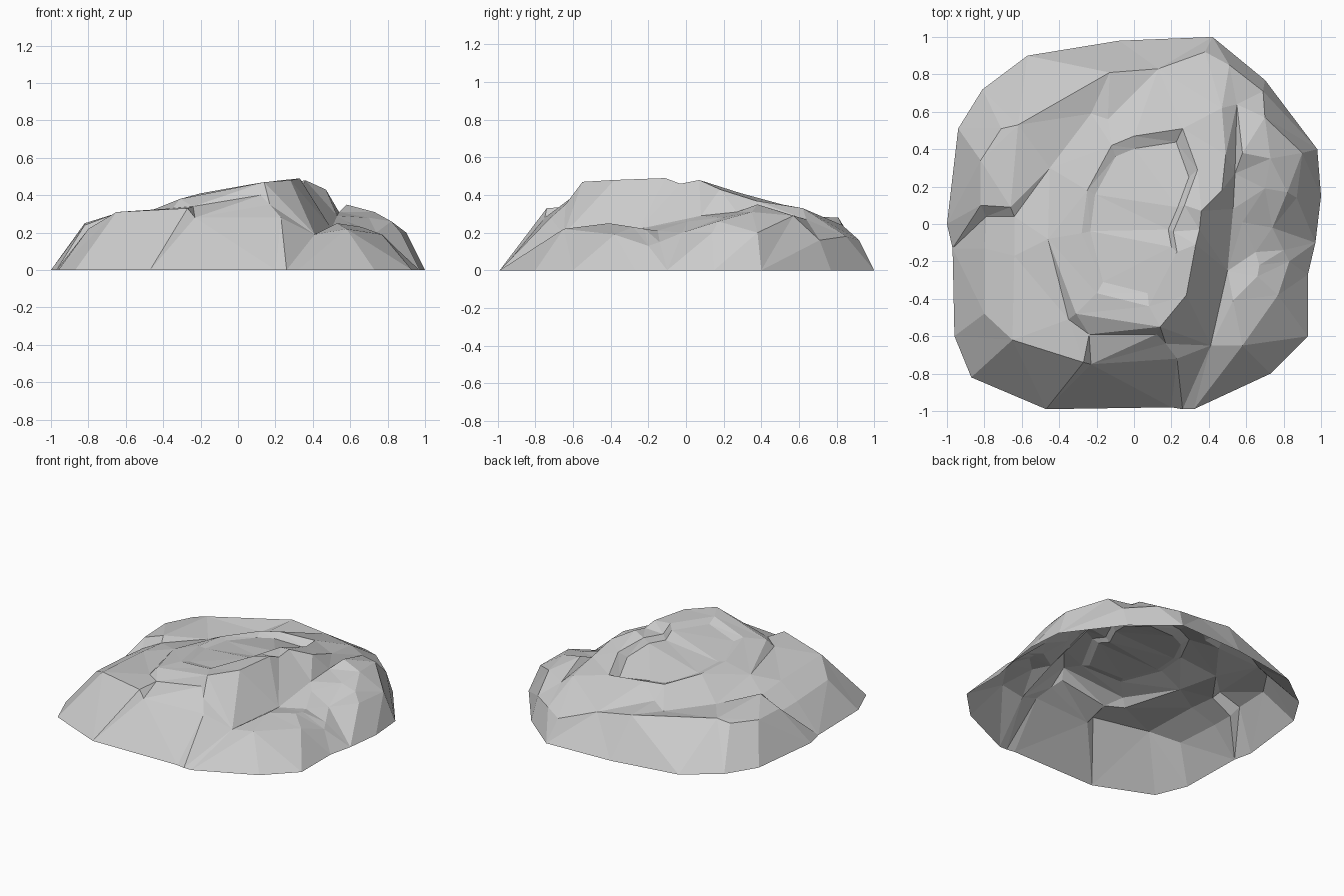
import bpy
import bmesh
from mathutils import Vector
from mathutils.geometry import delaunay_2d_cdt

if "Cube" in bpy.data.objects:
    bpy.data.objects.remove(bpy.data.objects["Cube"], do_unlink=True)

UNIT = 0.01  # creases below are measured in hundredths

# Ground outline of the rock, counter-clockwise
foot_outline = [
    (-100, 0), (-97, -13), (-96, -60), (-87, -82), (-47, -99), (20, -98),
    (26, -99), (32, -99), (73, -80), (93, -60), (93, -27), (97, -10),
    (100, 15), (98, 40), (70, 77), (42, 100), (-8, 98), (-57, 90),
    (-81, 72), (-94, 51),
]

# Rim of the shallow hollow on the summit
summit_rim = [
    (0, 47, 36), (26, 51, 35), (34, 29, 41), (27, 10, 46), (21, -4, 45),
    (23, -15, 48), (8, -44, 46), (-20, -37, 41), (-28, -5, 38),
    (-25, 18, 37), (-12, 42, 35),
]

# Main cliff on the left side, wrapping round the front of the summit
cliff_top = [
    (42, 100, 0), (38, 92, 16), (47, 62, 33), (49, 37, 37), (47, 18, 43),
    (36, 7, 48), (35, -3, 46), (33, -11, 49), (28, -38, 48), (14, -55, 47),
    (-31, -48, 38),
]
cliff_foot = [
    (42, 100, 0), (51, 85, 18), (55, 64, 27), (54, 27, 31), (53, 8, 29),
    (50, -25, 22), (41, -65, 19), (26, -99, 0),
]

# Front face crest and the sloping ledge above it
front_crest = [
    (-65, -62, 31), (-27, -74, 33), (-23, -75, 28), (23, -72, 28),
    (26, -99, 0),
]
front_ledge = [(-46, -8, 32), (-35, -51, 33), (-24, -59, 34), (12, -59, 40),
               (17, -64, 35), (23, -72, 28)]
ledge_end = [(-35, -51, 33), (-27, -74, 33)]

# Shoulder, gully and bump beyond the cliff
back_shoulder = [(58, 38, 35), (73, 35, 31), (90, 38, 20)]
shoulder_lip = [(54, 27, 31), (70, 19, 28), (82, 17, 26), (87, 14, 20)]
side_gully = [(58, 1, 26), (74, -2, 20), (83, -20, 13)]
bump_back = [(50, -25, 22), (65, -15, 21), (80, -14, 15), (83, -20, 13)]
bump_crest = [(53, -41, 25), (66, -28, 23), (67, -22, 22)]

# Shoulder and step on the opposite side
side_crest = [(-66, 9, 30), (-82, 10, 24), (-82, 34, 25), (-71, 51, 26),
              (-62, 53, 28), (-13, 81, 28), (-23, 59, 25)]
side_valley = [(-97, -13, 0), (-79, 4, 19), (-64, 4, 27), (-45, 30, 25),
               (-23, 59, 25)]
step_corner = [(-97, -13, 0), (-82, 10, 24)]
step_edge = [(-62, 53, 28), (-66, 9, 30)]
side_step = [(-80, -13, 20), (-64, -17, 29), (-46, -8, 32)]

# Single corners between the creases
loose_corners = [(-80, -48, 22), (58, -65, 22), (77, -38, 19), (70, 57, 29),
                 (69, 71, 16), (13, 83, 24), (-14, 56, 29)]


class Terrain:
    """Collects crease lines and turns them into one faceted shell."""

    def __init__(self):
        self.index = {}
        self.points = []
        self.edges = []

    def corner(self, x, y, z=0):
        key = (round(x, 1), round(y, 1))
        if key not in self.index:
            self.index[key] = len(self.points)
            self.points.append(Vector((x, y, z)) * UNIT)
        return self.index[key]

    def crease(self, path, closed=False):
        ids = [self.corner(*point) for point in path]
        self.edges += list(zip(ids, ids[1:]))
        if closed:
            self.edges.append((ids[-1], ids[0]))

    def build(self, name, material):
        flat = [point.to_2d() for point in self.points]
        verts, _, faces, origin, _, _ = delaunay_2d_cdt(
            flat, self.edges, [], 1, 0.00001)
        bm = bmesh.new()
        for position, source in zip(verts, origin):
            height = self.points[source[0]].z
            bm.verts.new((position.x, position.y, height))
        bm.verts.ensure_lookup_table()
        for face in faces:
            bm.faces.new([bm.verts[i] for i in face])
        # Keep every facet facing up and out
        bm.normal_update()
        for face in bm.faces:
            if face.normal.z < 0:
                face.normal_flip()
        mesh = bpy.data.meshes.new(name)
        bm.to_mesh(mesh)
        bm.free()
        mesh.materials.append(material)
        rock = bpy.data.objects.new(name, mesh)
        bpy.context.collection.objects.link(rock)


def make_material(name, colour):
    material = bpy.data.materials.new(name)
    material.use_nodes = True
    material.diffuse_color = colour
    shader = material.node_tree.nodes["Principled BSDF"]
    shader.inputs["Base Color"].default_value = colour
    shader.inputs["Roughness"].default_value = 0.9
    return material


def sunken_copy(rim, centre, scale, drop):
    """Shrink a rim and lower it, deepest on the cliff side, as a hollow."""
    cx, cy = centre
    return [(cx + (x - cx) * scale, cy + (y - cy) * scale,
             z - drop * (1 + (x - cx) / 60))
            for x, y, z in rim]


terrain = Terrain()
terrain.crease(foot_outline, closed=True)
terrain.crease(summit_rim, closed=True)
hollow_floor = sunken_copy(summit_rim, centre=(3, 3), scale=0.85, drop=2.5)
terrain.crease(hollow_floor, closed=True)
for path in (cliff_top, cliff_foot, front_crest, front_ledge, ledge_end,
             back_shoulder, shoulder_lip, side_gully, bump_back, bump_crest,
             side_crest, side_valley, step_corner, step_edge, side_step):
    terrain.crease(path)
for point in loose_corners:
    terrain.corner(*point)

stone_grey = make_material("stone_grey", (0.6, 0.6, 0.6, 1))
terrain.build("rock_mound", stone_grey)
